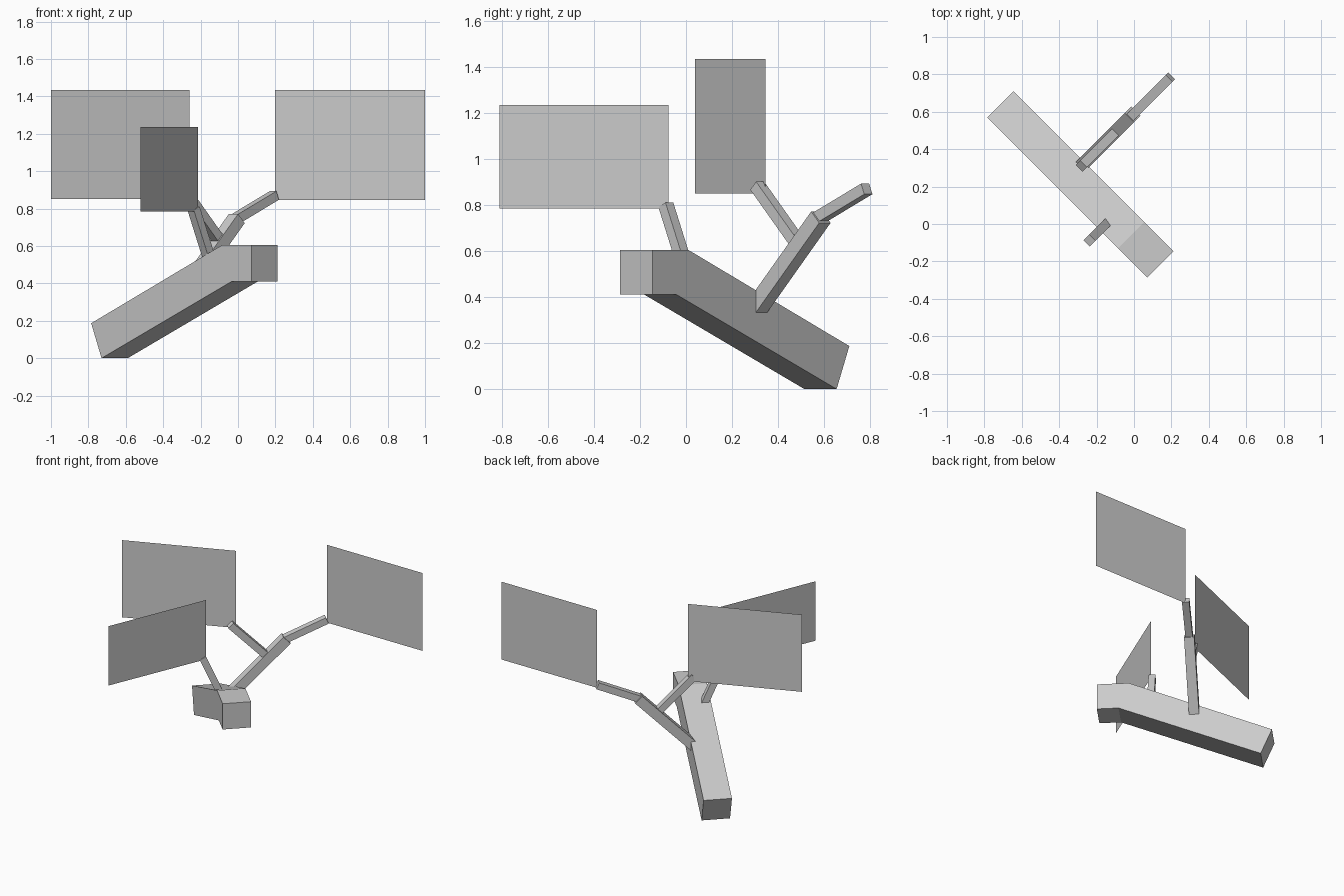
import bpy, bmesh
from math import radians
from mathutils import Vector

if "Cube" in bpy.data.objects:
    bpy.data.objects.remove(bpy.data.objects["Cube"])

TURN = radians(-45)  # the wood runs diagonally; local x = along log, local y = across it


def make(name, bm, turn=0.0):
    bmesh.ops.recalc_face_normals(bm, faces=bm.faces)
    me = bpy.data.meshes.new(name)
    bm.to_mesh(me)
    bm.free()
    ob = bpy.data.objects.new(name, me)
    ob.rotation_euler.z = turn
    bpy.context.collection.objects.link(ob)
    return ob


def prism(name, points, offset):
    """Extrude a closed profile by an offset vector, in the turned frame."""
    bm = bmesh.new()
    face = bm.faces.new([bm.verts.new(p) for p in points])
    out = bmesh.ops.extrude_face_region(bm, geom=[face], use_keep_orig=True)
    verts = [v for v in out["geom"] if isinstance(v, bmesh.types.BMVert)]
    bmesh.ops.translate(bm, verts=verts, vec=offset)
    return make(name, bm, TURN)


def twig(name, s, start, end, thick):
    """Square bar between two (across, height) centre points at log position s."""
    a, b = Vector((s, *start)), Vector((s, *end))
    d = (b - a).normalized()
    u, v = Vector((thick / 2, 0, 0)), Vector((0, -d.z, d.y)) * (thick / 2)
    return prism(name, [a - u - v, a + u - v, a + u + v, a - u + v], b - a)


def leaf_card(name, p, q, z0, z1):
    """Upright flat leaf panel between two ground points."""
    bm = bmesh.new()
    bm.faces.new([bm.verts.new(c) for c in
                  ((*p, z0), (*q, z0), (*q, z1), (*p, z1))])
    return make(name, bm)


# Bent log: side profile pushed across its width
log = [(-0.958, 0.187), (-0.88, 0), (0.103, 0.41),
       (0.253, 0.41), (0.253, 0.605), (0.032, 0.605)]
prism("log", [(s, -0.152, z) for s, z in log], (0, 0.198, 0))

# Twigs
twig("main_twig", -0.419, (0.0, 0.337), (0.41, 0.747), 0.07)
twig("inner_twig", -0.418, (0.29, 0.614), (0.02, 0.884), 0.05)
twig("outer_twig", -0.418, (0.39, 0.741), (0.693, 0.870), 0.05)
twig("front_twig", -0.106, (-0.097, 0.501), (-0.23, 0.801), 0.048)

# Leaf panels at the twig ends
leaf_card("inner_leaf", (-0.26, 0.345), (-1.0, 0.04), 0.85, 1.435)
leaf_card("outer_leaf", (0.197, 0.785), (1.0, 0.785), 0.845, 1.435)
leaf_card("front_leaf", (-0.215, -0.075), (-0.52, -0.81), 0.785, 1.235)
